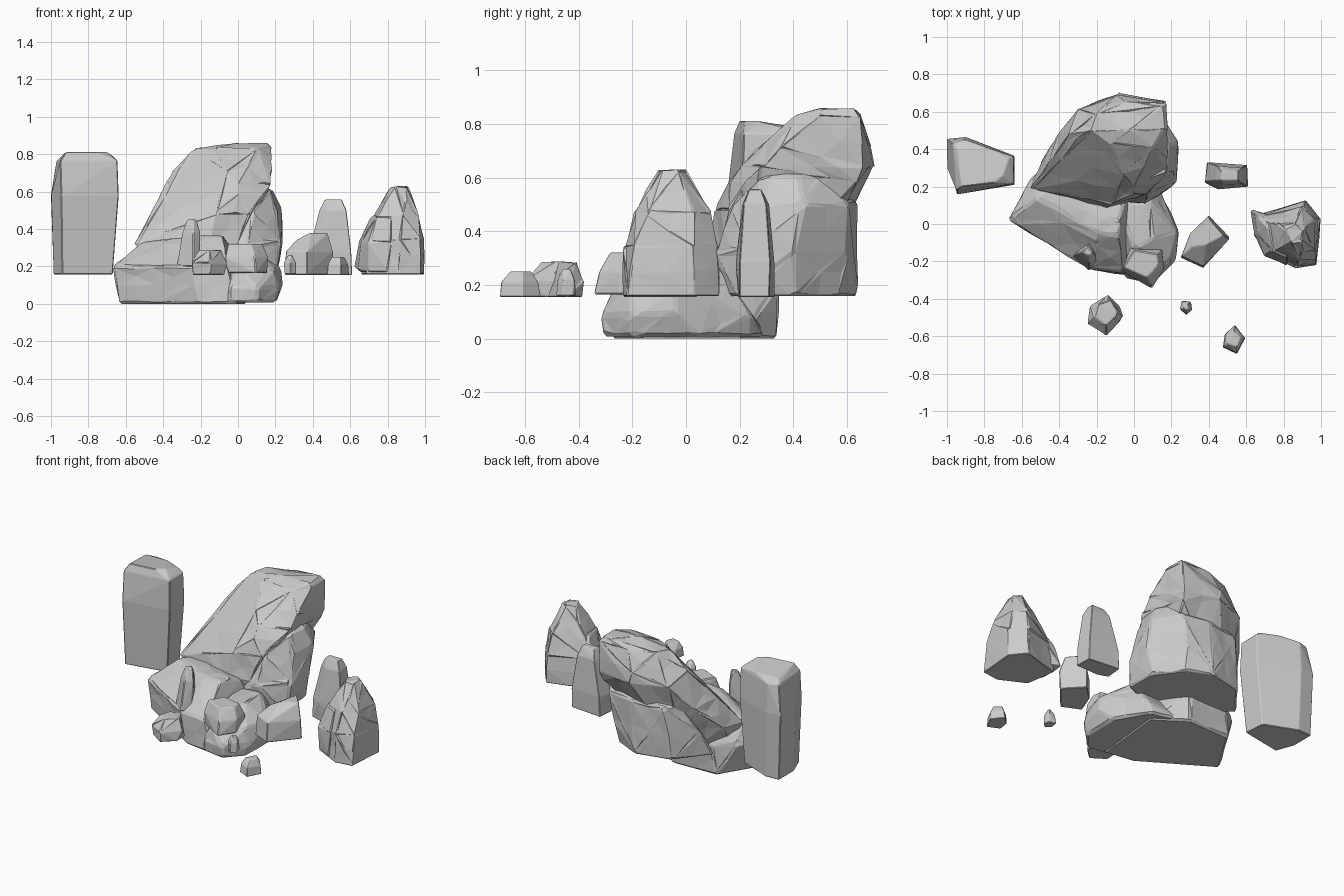
import bpy, bmesh, random
from mathutils import Vector
from math import radians


def hull(coords):
    """Convex hull of points with flat regions merged."""
    bm = bmesh.new()
    for c in coords:
        bm.verts.new(c)
    bmesh.ops.convex_hull(bm, input=bm.verts[:])
    loose = [v for v in bm.verts if not v.link_faces]
    bmesh.ops.delete(bm, geom=loose, context='VERTS')
    bmesh.ops.dissolve_limit(bm, angle_limit=radians(4), verts=bm.verts[:], edges=bm.edges[:])
    return bm


def rock(name, rings, chip=0.005, rough=0.0, seed=1):
    """Hull a stack of outlines (z, [(x, y), ...]), chip its edges, optionally add facets."""
    pts = [Vector((x, y, z)) for z, ring in rings for x, y in ring]
    bm = hull(pts)
    bmesh.ops.bevel(bm, geom=bm.edges[:], offset=chip, offset_type='OFFSET', segments=1,
                    profile=0.5, affect='EDGES', clamp_overlap=True)
    coords = [v.co.copy() for v in bm.verts]
    bm.free()
    bm = hull(coords)
    if rough:
        rng = random.Random(seed)
        low = min(v.co.z for v in bm.verts) + 0.006
        for _ in range(2):
            bmesh.ops.triangulate(bm, faces=bm.faces[:])
            longs = [e for e in bm.edges if e.calc_length() > 0.16]
            if longs:
                bmesh.ops.subdivide_edges(bm, edges=longs, cuts=1)
        bmesh.ops.triangulate(bm, faces=bm.faces[:])
        for v in bm.verts:
            if v.co.z > low:
                v.co += Vector([rng.uniform(-rough, rough) for _ in range(3)])
    bmesh.ops.recalc_face_normals(bm, faces=bm.faces[:])
    me = bpy.data.meshes.new(name)
    bm.to_mesh(me)
    bm.free()
    ob = bpy.data.objects.new(name, me)
    bpy.context.collection.objects.link(ob)
    return ob


# Broad base stone, split into a left and a right half
rock("base_stone_left", [
    (0.0, [(-0.64, 0.02), (-0.42, -0.08), (-0.2, -0.25), (0.0, -0.28), (0.05, 0.2), (-0.15, 0.34), (-0.45, 0.33)]),
    (0.20, [(-0.675, 0.02), (-0.55, 0.25), (-0.42, -0.085), (-0.24, -0.24), (-0.05, -0.26), (-0.15, 0.35), (-0.42, 0.34)]),
    (0.33, [(-0.52, 0.14), (-0.42, 0.26), (-0.38, 0.02), (-0.2, -0.1), (-0.05, 0.1)]),
    (0.365, [(-0.2, 0.04), (-0.09, 0.02), (-0.18, -0.05), (-0.08, -0.06)]),
], 0.012, 0.004, 2)
rock("base_stone_right", [
    (0.008, [(-0.05, -0.285), (0.1, -0.31), (0.2, -0.2), (0.2, 0.05), (0.08, 0.25), (-0.1, 0.3)]),
    (0.09, [(-0.05, -0.285), (0.1, -0.32), (0.22, -0.2), (0.24, -0.04), (0.11, 0.25)]),
    (0.19, [(0.0, -0.27), (0.19, -0.2), (0.235, -0.04), (0.1, 0.18)]),
    (0.275, [(-0.08, 0.1), (0.0, -0.13), (0.1, -0.08), (0.08, 0.12)]),
], 0.012, 0.004, 3)

# Great leaning boulder and the lower stone it is cracked away from
rock("leaning_boulder", [
    (0.16, [(-0.46, 0.22), (-0.16, 0.11), (0.02, 0.22), (-0.3, 0.45)]),
    (0.32, [(-0.55, 0.19), (-0.16, 0.085), (0.0, 0.13), (-0.5, 0.32)]),
    (0.48, [(-0.46, 0.32), (-0.12, 0.11), (0.06, 0.16), (-0.4, 0.49)]),
    (0.58, [(0.0, 0.16), (0.13, 0.22), (-0.06, 0.66), (0.15, 0.63)]),
    (0.64, [(-0.385, 0.42), (0.17, 0.28), (-0.3, 0.61), (-0.08, 0.7), (0.165, 0.66), (0.0, 0.2)]),
    (0.71, [(-0.35, 0.48), (-0.06, 0.27), (0.18, 0.35), (-0.09, 0.69)]),
    (0.83, [(-0.23, 0.5), (-0.12, 0.43), (-0.2, 0.59), (-0.04, 0.65), (0.17, 0.65), (0.18, 0.5), (0.1, 0.41)]),
    (0.857, [(-0.02, 0.5), (0.16, 0.51), (0.15, 0.63)]),
], 0.012, 0.005, 4)
rock("lower_boulder", [
    (0.158, [(-0.47, 0.38), (-0.3, 0.59), (-0.08, 0.64), (0.07, 0.57), (0.2, 0.4), (0.21, 0.2), (0.05, 0.13), (-0.2, 0.14)]),
    (0.32, [(0.235, 0.4), (0.225, 0.22), (0.05, 0.105), (-0.42, 0.45), (-0.05, 0.64), (0.1, 0.6)]),
    (0.50, [(-0.33, 0.52), (-0.27, 0.61), (-0.05, 0.64), (0.13, 0.61), (0.24, 0.44), (0.215, 0.29), (0.08, 0.17)]),
    (0.61, [(0.17, 0.28), (0.185, 0.42), (0.14, 0.5)]),
], 0.01, 0.004, 5)

# Shards resting on the base stone
rock("base_block", [
    (0.165, [(-0.06, -0.25), (0.095, -0.345), (0.155, -0.25), (0.15, -0.13), (0.0, -0.12)]),
    (0.25, [(-0.07, -0.25), (0.09, -0.325), (0.16, -0.24), (0.15, -0.14), (-0.02, -0.13)]),
    (0.32, [(-0.055, -0.23), (0.07, -0.285), (0.13, -0.22), (0.12, -0.16), (0.0, -0.14)]),
])
rock("base_spike", [
    (0.20, [(-0.33, -0.17), (-0.24, -0.25), (-0.2, -0.2), (-0.24, -0.1)]),
    (0.38, [(-0.3, -0.16), (-0.24, -0.21), (-0.2, -0.17), (-0.24, -0.1)]),
    (0.45, [(-0.275, -0.15), (-0.24, -0.17), (-0.22, -0.15), (-0.25, -0.12)]),
])

# Tall standing slab on the left
rock("left_slab", [
    (0.158, [(-0.985, 0.45), (-0.89, 0.455), (-0.68, 0.37), (-0.67, 0.23), (-0.94, 0.18), (-0.985, 0.3)]),
    (0.58, [(-1.0, 0.455), (-0.9, 0.465), (-0.64, 0.365), (-0.638, 0.21), (-0.945, 0.158), (-0.998, 0.3)]),
    (0.765, [(-0.97, 0.43), (-0.9, 0.45), (-0.645, 0.36), (-0.645, 0.215), (-0.95, 0.18)]),
    (0.79, [(-0.94, 0.395), (-0.78, 0.4), (-0.67, 0.35)]),
    (0.812, [(-0.75, 0.22), (-0.92, 0.2), (-0.7, 0.26)]),
], 0.004)

# Pointed boulder on the right: a core with flaked sides
rock("right_boulder_core", [
    (0.158, [(0.66, 0.05), (0.69, -0.15), (0.86, -0.235), (0.975, -0.22), (0.995, 0.03), (0.92, 0.125)]),
    (0.34, [(0.665, 0.04), (0.7, -0.15), (0.87, -0.23), (0.975, -0.19), (0.99, 0.03), (0.91, 0.12)]),
    (0.47, [(0.73, 0.01), (0.75, -0.14), (0.88, -0.19), (0.965, -0.14), (0.96, 0.03), (0.9, 0.09)]),
    (0.55, [(0.78, 0.0), (0.8, -0.13), (0.9, -0.14), (0.93, -0.05), (0.88, 0.045)]),
    (0.625, [(0.815, -0.03), (0.84, -0.1), (0.9, -0.09), (0.91, -0.03), (0.86, 0.0)]),
], 0.008, 0.006, 6)
rock("right_boulder_left_flake", [
    (0.17, [(0.7, -0.16), (0.8, -0.21), (0.85, 0.0), (0.65, -0.05)]),
    (0.20, [(0.625, 0.08), (0.64, -0.05)]),
    (0.33, [(0.645, 0.05), (0.655, -0.05), (0.7, -0.17), (0.82, -0.22)]),
    (0.47, [(0.715, -0.02), (0.74, -0.14), (0.82, -0.18), (0.8, 0.02)]),
], 0.006, 0.004, 7)

# Thin upright slab behind
rock("rear_slab", [
    (0.155, [(0.38, 0.22), (0.39, 0.33), (0.605, 0.31), (0.61, 0.2), (0.45, 0.195)]),
    (0.28, [(0.38, 0.23), (0.395, 0.33), (0.605, 0.315), (0.605, 0.2), (0.45, 0.185)]),
    (0.50, [(0.435, 0.235), (0.445, 0.31), (0.575, 0.3), (0.58, 0.215), (0.48, 0.21)]),
    (0.557, [(0.465, 0.235), (0.465, 0.28), (0.555, 0.28), (0.555, 0.235)]),
], 0.003)

# Squat wedge beside the base
rock("middle_wedge", [
    (0.155, [(0.25, -0.18), (0.37, -0.235), (0.51, -0.07), (0.4, 0.045), (0.3, -0.05)]),
    (0.28, [(0.255, -0.17), (0.37, -0.225), (0.51, -0.08), (0.4, 0.045), (0.3, -0.05)]),
    (0.34, [(0.31, -0.12), (0.385, -0.15)]),
    (0.38, [(0.385, -0.11), (0.48, -0.06), (0.41, 0.02)]),
], 0.004)

# Small stones scattered in front
rock("front_stone", [
    (0.155, [(-0.24, -0.53), (-0.15, -0.59), (-0.075, -0.52), (-0.075, -0.44), (-0.15, -0.385), (-0.235, -0.45)]),
    (0.22, [(-0.25, -0.53), (-0.15, -0.595), (-0.06, -0.49), (-0.14, -0.38), (-0.235, -0.44)]),
    (0.285, [(-0.21, -0.49), (-0.15, -0.54), (-0.09, -0.48), (-0.13, -0.41), (-0.19, -0.43)]),
], 0.004, 0.004, 10)
rock("tiny_stone", [
    (0.16, [(0.25, -0.46), (0.28, -0.485), (0.31, -0.46), (0.305, -0.42), (0.255, -0.41)]),
    (0.22, [(0.245, -0.455), (0.28, -0.48), (0.31, -0.455), (0.3, -0.415), (0.26, -0.415)]),
    (0.26, [(0.265, -0.45), (0.285, -0.46), (0.29, -0.43)]),
], 0.003)
rock("corner_stone", [
    (0.155, [(0.475, -0.66), (0.55, -0.695), (0.595, -0.61), (0.54, -0.54), (0.485, -0.59)]),
    (0.21, [(0.48, -0.655), (0.55, -0.69), (0.59, -0.61), (0.54, -0.55), (0.49, -0.59)]),
    (0.25, [(0.5, -0.64), (0.55, -0.655), (0.57, -0.61), (0.535, -0.575)]),
], 0.003)
